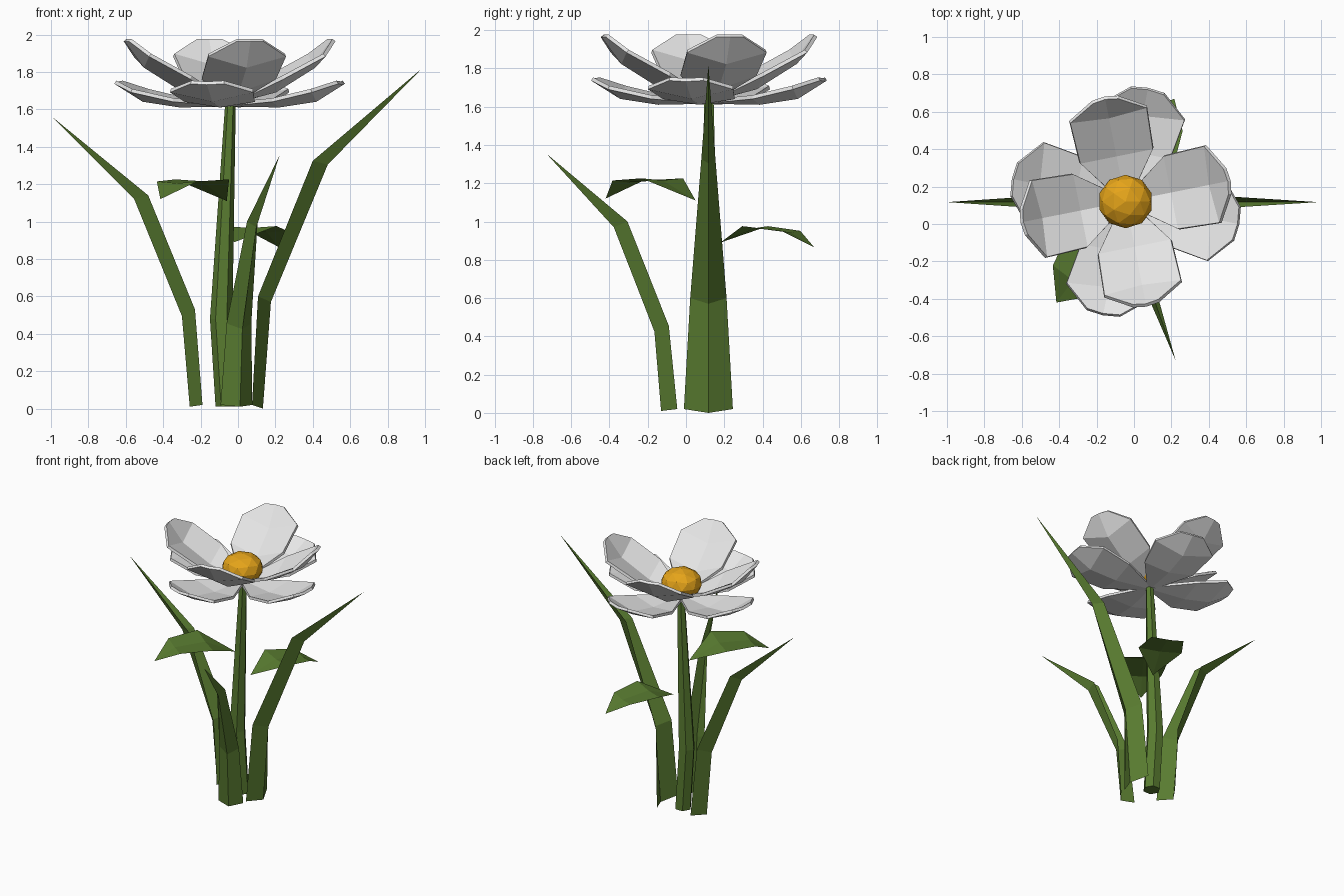
import bpy, bmesh, math
from mathutils import Vector

if "Cube" in bpy.data.objects:
    bpy.data.objects.remove(bpy.data.objects["Cube"])


def material(name, rgb):
    m = bpy.data.materials.new(name)
    m.diffuse_color = (*rgb, 1)
    m.use_nodes = True
    m.node_tree.nodes["Principled BSDF"].inputs["Base Color"].default_value = m.diffuse_color
    return m


GREEN = material("leaf green", (0.10, 0.20, 0.03))
WHITE = material("petal white", (0.80, 0.80, 0.80))
GOLD = material("centre gold", (0.78, 0.37, 0.01))
CX, CY = -0.045, 0.12          # flower axis


def make(name, rows, mat, closed=False, caps=False, thick=0):
    """Skin consecutive rows of points; one-point rows become tips."""
    bm = bmesh.new()
    vr = [[bm.verts.new(p) for p in r] for r in rows]
    for a, b in zip(vr, vr[1:]):
        n = max(len(a), len(b))
        for i in range(n if closed else n - 1):
            j = (i + 1) % n
            if len(a) == 1:
                bm.faces.new((a[0], b[j], b[i]))
            elif len(b) == 1:
                bm.faces.new((a[i], a[j], b[0]))
            else:
                bm.faces.new((a[i], a[j], b[j], b[i]))
    if caps:
        bm.faces.new(vr[0][::-1])
        bm.faces.new(vr[-1])
    bmesh.ops.recalc_face_normals(bm, faces=bm.faces)
    me = bpy.data.meshes.new(name)
    bm.to_mesh(me)
    bm.free()
    ob = bpy.data.objects.new(name, me)
    bpy.context.collection.objects.link(ob)
    me.materials.append(mat)
    if thick:
        s = ob.modifiers.new("thickness", "SOLIDIFY")
        s.thickness = thick
        s.offset = 0
    return ob


# stem: bent, tapering six-sided tube
rings = []
for x, z, r in ((-0.06, 0.01, 0.06), (-0.09, 0.48, 0.06), (-0.04, 1.64, 0.028)):
    rings.append([(x + r * math.cos(k * math.pi / 3), CY + r * math.sin(k * math.pi / 3), z)
                  for k in range(6)])
make("stem", rings, GREEN, closed=True, caps=True)


def blade(name, origin, direction, sections, tip):
    """V-folded blade; sections = (edge r, edge z, keel r, keel z, half width)."""
    o = Vector((*origin, 0))
    d = Vector((*direction, 0)).normalized()
    e = Vector((-d.y, d.x, 0))
    up = Vector((0, 0, 1))
    rows = [[o + d * er - e * w + up * ez, o + d * kr + up * kz, o + d * er + e * w + up * ez]
            for er, ez, kr, kz, w in sections]
    rows.append([o + d * tip[0] + up * tip[1]])
    make(name, rows, GREEN)


# ground blades
blade("right_blade", (0, 0.117), (1, 0),
      ((0.075, 0.02, 0.133, 0.0, 0.128), (0.107, 0.60, 0.176, 0.57, 0.095),
       (0.40, 1.325, 0.48, 1.305, 0.037)), (0.985, 1.82))
blade("left_blade", (0, 0.117), (-1, 0),
      ((0.19, 0.02, 0.258, 0.01, 0.10), (0.23, 0.53, 0.30, 0.495, 0.08),
       (0.48, 1.14, 0.555, 1.12, 0.035)), (1.0, 1.565))
blade("front_blade", (-0.035, 0), (0.333, -0.943),
      ((0.08, 0.02, 0.138, 0.01, 0.09), (0.12, 0.455, 0.175, 0.425, 0.07),
       (0.335, 1.0, 0.40, 0.97, 0.03)), (0.774, 1.355))


def stem_leaf(name, base, tip, w1, w2, rise):
    b, t = Vector(base), Vector(tip)
    d = t - b
    e = Vector((d.y, -d.x, 0)).normalized()
    up = Vector((0, 0, 1))
    rows = [[b]]
    for f, w, h in ((0.37, w1, rise), (0.75, w2, rise - 0.015)):
        c = b + d * f
        rows.append([c + e * w + up * h, c + up * (h - 0.01), c - e * w + up * h])
    rows.append([t])
    make(name, rows, GREEN)


# leaves on the stem
stem_leaf("upper_stem_leaf", (-0.06, 0.05, 1.11), (-0.415, -0.42, 1.12), 0.18, 0.135, 0.112)
stem_leaf("lower_stem_leaf", (-0.02, 0.18, 0.89), (0.215, 0.67, 0.865), 0.155, 0.115, 0.095)


def petal(name, angle, sections):
    """Cupped petal; sections = (r centre, z centre, r edge, z edge, half width)."""
    d = Vector((math.cos(angle), math.sin(angle), 0))
    e = Vector((-d.y, d.x, 0))
    o = Vector((CX, CY, 0))
    up = Vector((0, 0, 1))
    rows = [[o + d * re - e * w + up * ze, o + d * rc + up * zc, o + d * re + e * w + up * ze]
            for rc, zc, re, ze, w in sections]
    make(name, rows, WHITE, thick=0.02)


# two layers of four petals, turned against each other
UPPER = ((0.02, 1.64, 0.03, 1.65, 0.04), (0.25, 1.70, 0.25, 1.77, 0.20),
         (0.46, 1.83, 0.475, 1.89, 0.21), (0.565, 1.97, 0.555, 1.97, 0.07))
LOWER = ((0.02, 1.625, 0.03, 1.63, 0.04), (0.27, 1.62, 0.27, 1.65, 0.19),
         (0.47, 1.65, 0.49, 1.70, 0.225), (0.615, 1.74, 0.605, 1.745, 0.09))
for i in range(4):
    petal(f"upper_petal_{i + 1}", math.radians(90 * i + 11.25), UPPER)
    petal(f"lower_petal_{i + 1}", math.radians(90 * i - 11.25), LOWER)

# flower centre
bpy.ops.mesh.primitive_ico_sphere_add(subdivisions=2, radius=1, location=(CX, CY, 1.73))
centre = bpy.context.object
centre.name = "flower_centre"
centre.scale = (0.147, 0.143, 0.11)
centre.data.materials.append(GOLD)
